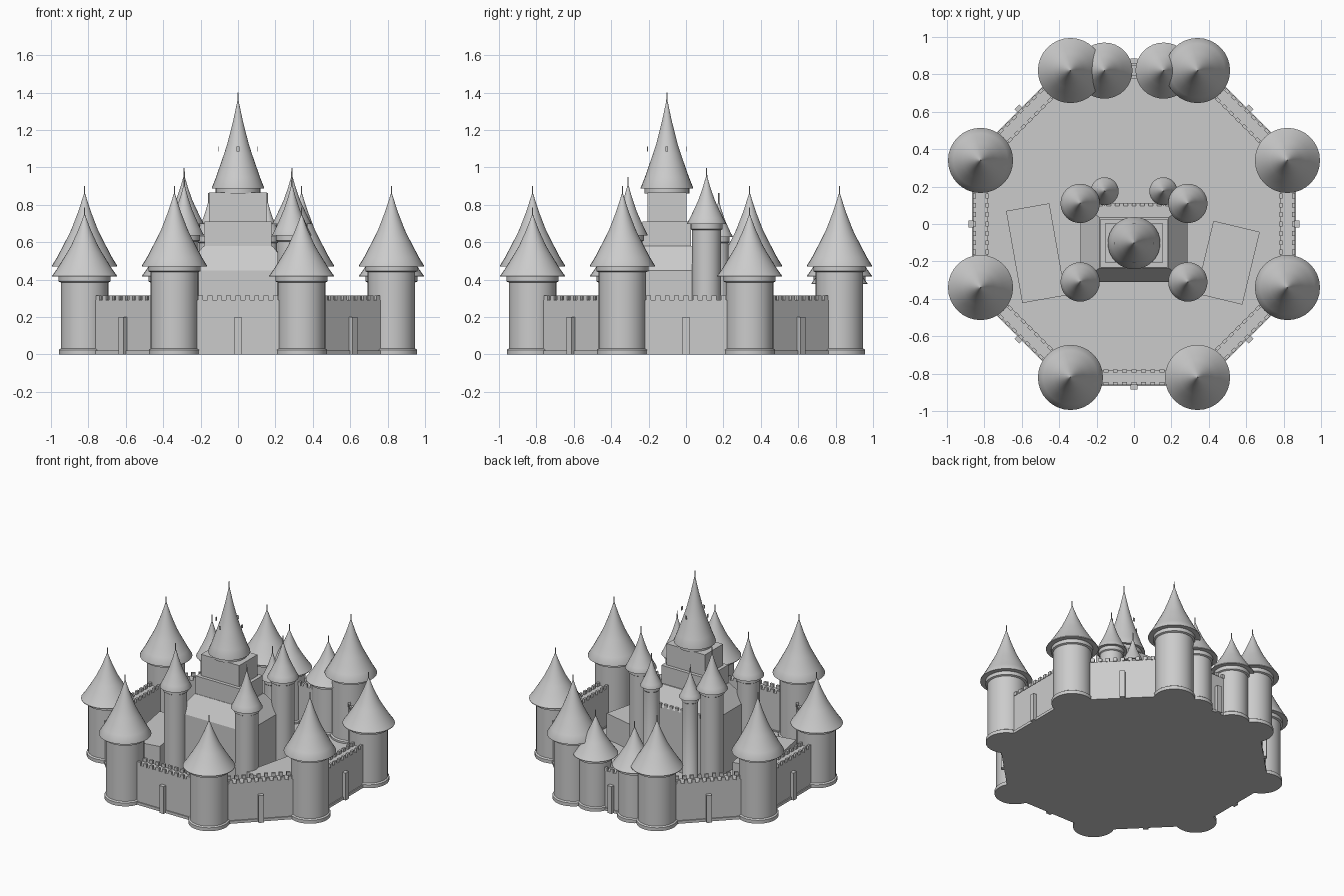
import bpy, bmesh, math
from mathutils import Matrix, Vector

if "Cube" in bpy.data.objects:
    bpy.data.objects.remove(bpy.data.objects["Cube"])


def finish(name, bm, smooth=False):
    bmesh.ops.recalc_face_normals(bm, faces=bm.faces)
    me = bpy.data.meshes.new(name)
    bm.to_mesh(me)
    bm.free()
    ob = bpy.data.objects.new(name, me)
    bpy.context.collection.objects.link(ob)
    if smooth:
        bpy.ops.object.select_all(action='DESELECT')
        ob.select_set(True)
        bpy.context.view_layer.objects.active = ob
        bpy.ops.object.shade_smooth_by_angle(angle=math.radians(35))
    return ob


def add_box(bm, center, size, mat=Matrix()):
    m = mat @ Matrix.Translation(center) @ Matrix.Diagonal((*size, 1))
    bmesh.ops.create_cube(bm, size=1, matrix=m)


def lathe(bm, x, y, profile, n=32):
    rings = []
    for r, z in profile:
        rings.append([bm.verts.new((x + r * math.cos(math.tau * i / n),
                                    y + r * math.sin(math.tau * i / n), z)) for i in range(n)])
    for a, b in zip(rings, rings[1:]):
        for i in range(n):
            j = (i + 1) % n
            bm.faces.new((a[i], a[j], b[j], b[i]))
    bm.faces.new(rings[0])
    bm.faces.new(rings[-1])


def roof(name, x, y, R, eave, apex):
    bm = bmesh.new()
    h = apex - eave
    steps = ((1, -.012), (1, 0), (.84, .12), (.69, .25), (.54, .38), (.41, .5), (.19, .76), (.02, 1))
    lathe(bm, x, y, [(R * k, eave + h * t) for k, t in steps])
    lathe(bm, x, y, [(.004, apex - .02), (.003, apex + .042)], 8)   # finial spike
    finish(name, bm, True)


def tower(name, x, y, r, R, eave, apex):
    bm = bmesh.new()
    lathe(bm, x, y, [(r * 1.08, 0), (r * 1.08, .025), (r, .032), (r, eave - .035),
                     (r * 1.1, eave - .03), (r * 1.1, eave)])
    finish(name + "_body", bm, True)
    roof(name + "_roof", x, y, R, eave, apex)


# courtyard floor
bm = bmesh.new()
bmesh.ops.create_cone(bm, cap_ends=True, segments=8, radius1=.87, radius2=.87, depth=.012,
                      matrix=Matrix.Translation((0, 0, .006)) @ Matrix.Rotation(math.pi / 8, 4, 'Z'))
finish("courtyard_floor", bm)

# curtain walls, battlements and buttresses on eight sides
for i in range(8):
    rot = Matrix.Rotation(i * math.pi / 4, 4, 'Z')
    bm = bmesh.new()
    add_box(bm, (.82, 0, .145), (.075, .68, .29), rot)
    add_box(bm, (.82, 0, .01), (.09, .68, .02), rot)
    finish("curtain_wall", bm)
    bm = bmesh.new()
    for k in range(-4, 5):
        for side in (-1, 1):
            add_box(bm, (.82 + side * .034, k * .05, .301), (.016, .026, .026), rot)
    finish("wall_battlements", bm)
    bm = bmesh.new()
    add_box(bm, (.865, 0, .1), (.04, .035, .2), rot)
    finish("wall_buttress", bm)

# outer towers, alternating tall and short
for i in range(8):
    a = math.radians(22.5 + 45 * i)
    x, y = .888 * math.cos(a), .888 * math.sin(a)
    if i % 2:
        tower("tall_wall_tower", x, y, .127, .174, .475, .858)
    else:
        tower("short_wall_tower", x, y, .127, .174, .42, .745)
# the pattern above puts tall towers on odd corners (second corner = back right)

# paired gate towers, keep corner towers and rear turrets
for s in (-1, 1):
    tower("gate_tower", s * .158, .82, .108, .15, .38, .65)
    tower("keep_rear_tower", s * .288, .11, .077, .105, .70, .955)
    tower("keep_front_tower", s * .288, -.31, .077, .105, .64, .908)
    tower("keep_turret", s * .157, .175, .052, .075, .63, .82)

# keep body with sloped shoulder, then stepped tiers
bm = bmesh.new()
rings = []
for w, y0, y1, z in ((.285, -.31, .11, 0), (.285, -.31, .11, .45), (.185, -.235, .035, .58)):
    rings.append([bm.verts.new(p) for p in ((-w, y0, z), (w, y0, z), (w, y1, z), (-w, y1, z))])
for a, b in zip(rings, rings[1:]):
    for i in range(4):
        j = (i + 1) % 4
        bm.faces.new((a[i], a[j], b[j], b[i]))
bm.faces.new(rings[0])
bm.faces.new(rings[-1])
finish("keep_body", bm)
for name, w, d, z0, z1 in (("keep_middle_tier", .36, .26, .57, .71),
                           ("keep_upper_tier", .31, .21, .70, .865)):
    bm = bmesh.new()
    add_box(bm, (0, -.102, (z0 + z1) / 2), (w, d, z1 - z0))
    finish(name, bm)
bm = bmesh.new()
for k in range(-4, 5):
    add_box(bm, (k * .045, .102, .46), (.024, .018, .03))
finish("keep_battlements", bm)

# central spire
bm = bmesh.new()
lathe(bm, 0, -.102, [(.12, .86), (.12, .892)])
finish("spire_collar", bm, True)
roof("spire_roof", 0, -.102, .14, .892, 1.358)
bm = bmesh.new()
for i in range(4):
    m = Matrix.Translation((0, -.102, 1.098)) @ Matrix.Rotation(i * math.pi / 2, 4, 'Z')
    add_box(bm, (.104, 0, 0), (.003, .014, .026), m)
finish("spire_plates", bm)

# low side buildings
for name, x, y, w, d, ang in (("left_hall", -.525, -.156, .235, .5, 10),
                              ("right_hall", .502, -.207, .255, .4, -13.5)):
    bm = bmesh.new()
    add_box(bm, (0, 0, .1), (w, d, .2),
            Matrix.Translation((x, y, 0)) @ Matrix.Rotation(math.radians(ang), 4, 'Z'))
    finish(name, bm)
